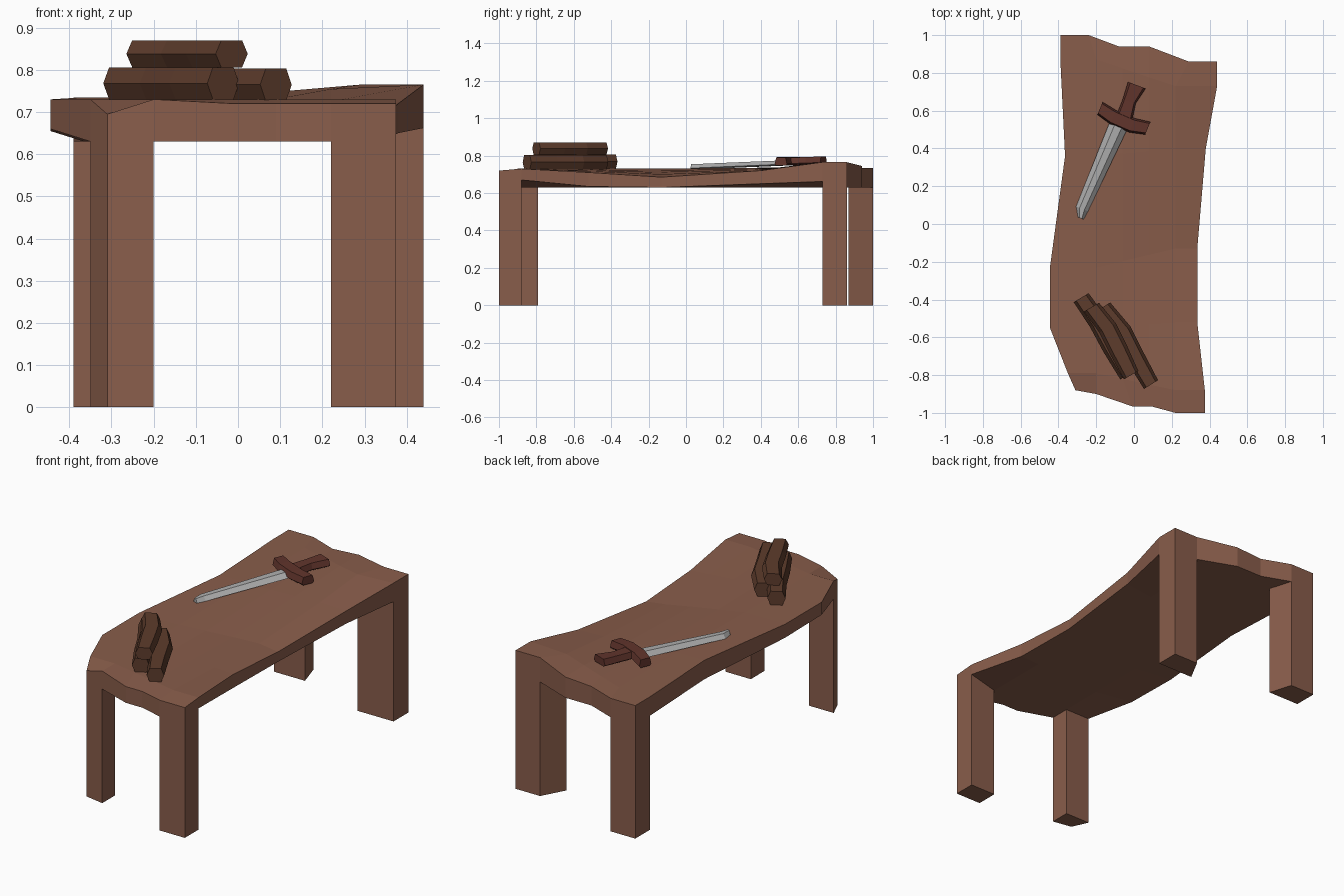
import bpy, bmesh
from mathutils import Vector

if "Cube" in bpy.data.objects:
    bpy.data.objects.remove(bpy.data.objects["Cube"])


def material(name, rgb):
    m = bpy.data.materials.new(name)
    m.diffuse_color = (*rgb, 1)
    m.use_nodes = True
    m.node_tree.nodes["Principled BSDF"].inputs["Base Color"].default_value = m.diffuse_color
    return m


TABLE = material("table_wood", (0.25, 0.11, 0.07))
LOG = material("log_wood", (0.11, 0.045, 0.025))
HILT = material("hilt_wood", (0.12, 0.035, 0.025))
STEEL = material("steel", (0.42, 0.42, 0.42))


def finish(bm, name, mat):
    bmesh.ops.recalc_face_normals(bm, faces=bm.faces)
    me = bpy.data.meshes.new(name)
    bm.to_mesh(me)
    bm.free()
    me.materials.append(mat)
    ob = bpy.data.objects.new(name, me)
    bpy.context.collection.objects.link(ob)
    return ob


def loft(name, mat, section, path, widths, half_height):
    """Sweep a cross-section along a path, capped at both ends."""
    bm = bmesh.new()
    along = Vector(path[-1]) - Vector(path[0])
    side = Vector((along.y, -along.x, 0)).normalized()
    rings = []
    for p, w in zip(path, widths):
        rings.append([bm.verts.new(Vector(p) + side * (a * w) + Vector((0, 0, b * half_height)))
                      for a, b in section])
    n = len(section)
    for r0, r1 in zip(rings, rings[1:]):
        for i in range(n):
            j = (i + 1) % n
            bm.faces.new((r0[i], r0[j], r1[j], r1[i]))
    bm.faces.new(rings[0])
    bm.faces.new(rings[-1])
    return finish(bm, name, mat)


# Warped table top: edge outlines blended into a 6 x 7 grid
front = [(-0.31, -0.88), (-0.20, -0.90), (-0.01, -0.965), (0.09, -0.965), (0.22, -1.0), (0.375, -1.0)]
back = [(-0.39, 1.0), (-0.24, 1.0), (-0.08, 0.94), (0.08, 0.94), (0.29, 0.86), (0.44, 0.86)]
left = [(-0.35, -0.79), (-0.445, -0.55), (-0.445, -0.23), (-0.365, 0.36), (-0.39, 0.87)]
right = [(0.375, -0.88), (0.335, -0.52), (0.335, -0.13), (0.38, 0.40), (0.44, 0.73)]
inner_x = [-0.20, -0.06, 0.08, 0.22]
blend_y = [0, 0, 0.33, 0.67, 1, 1]
blend_z = [0, 0, 0.2, 0.4, 0.65, 1]
front_z = [0.695, 0.73, 0.72, 0.72, 0.72, 0.72]
back_z = [0.735, 0.735, 0.735, 0.745, 0.765, 0.765]
left_z = [0.73, 0.73, 0.73, 0.735, 0.735]
right_z = [0.73, 0.71, 0.685, 0.72, 0.765]
left_low = [0.63, 0.66, 0.655, 0.63, 0.63]
right_low = [0.67, 0.635, 0.63, 0.65, 0.662]

rows = [[(x, y, z, 0.63) for (x, y), z in zip(front, front_z)]]
for k in range(5):
    (lx, ly), (rx, ry) = left[k], right[k]
    row = []
    for x, ty, tz in zip([lx, *inner_x, rx], blend_y, blend_z):
        low = left_low[k] if x == lx else right_low[k] if x == rx else 0.63
        row.append((x, ly + (ry - ly) * ty, left_z[k] + (right_z[k] - left_z[k]) * tz, low))
    rows.append(row)
rows.append([(x, y, z, 0.66 if x == 0.44 else 0.63) for (x, y), z in zip(back, back_z)])

bm = bmesh.new()
top = [[bm.verts.new((x, y, z)) for x, y, z, b in r] for r in rows]
low = [[bm.verts.new((x, y, b)) for x, y, z, b in r] for r in rows]
leg_faces = []
for j in range(6):
    for i in range(5):
        quad = [(j, i), (j, i + 1), (j + 1, i + 1), (j + 1, i)]
        bm.faces.new([top[a][b] for a, b in quad])
        f = bm.faces.new([low[a][b] for a, b in reversed(quad)])
        if j in (0, 5) and i in (0, 4):
            leg_faces.append(f)
rim = ([(0, i) for i in range(6)] + [(j, 5) for j in range(1, 7)]
       + [(6, i) for i in range(4, -1, -1)] + [(j, 0) for j in range(5, 0, -1)])
for (a, b), (c, d) in zip(rim, rim[1:] + rim[:1]):
    bm.faces.new((low[a][b], low[c][d], top[c][d], top[a][b]))

# Legs: the four corner cells pulled down to the floor
for f in leg_faces:
    res = bmesh.ops.extrude_discrete_faces(bm, faces=[f])["faces"][0]
    upper = [v for v in f.verts] if f.is_valid else None
    for v in res.verts:
        v.co.z = 0
bmesh.ops.remove_doubles(bm, verts=bm.verts, dist=0.0005)
finish(bm, "table", TABLE)

# Stack of three bent logs
HEX = [(-1, 0), (-0.65, 1), (0.65, 1), (1, 0), (0.65, -1), (-0.65, -1)]
logs = {
    "left_log": (0.768, [(-0.28, -0.39), (-0.19, -0.52), (-0.12, -0.65), (-0.035, -0.80)]),
    "right_log": (0.765, [(-0.165, -0.44), (-0.06, -0.57), (0.01, -0.71), (0.09, -0.85)]),
    "top_log": (0.838, [(-0.225, -0.44), (-0.14, -0.55), (-0.08, -0.67), (-0.015, -0.80)]),
}
for name, (z, pts) in logs.items():
    loft(name, LOG, HEX, [(x, y, z) for x, y in pts], [0.046, 0.05, 0.05, 0.044],
         0.032 if name == "top_log" else 0.038)

# Sword lying on the table
BLADE = [(-1, -0.5), (-0.4, 1), (0.4, 1), (1, -0.5), (0.4, -1), (-0.4, -1)]
BOX = [(-1, -0.6), (-0.75, 1), (0.75, 1), (1, -0.6), (0.75, -1), (-0.75, -1)]
loft("blade", STEEL, BLADE,
     [(-0.065, 0.56, 0.762), (-0.275, 0.08, 0.742), (-0.282, 0.03, 0.741)],
     [0.052, 0.034, 0.016], 0.014)
loft("guard", HILT, BOX,
     [(-0.18, 0.612, 0.768), (-0.11, 0.565, 0.772), (-0.01, 0.522, 0.772), (0.073, 0.507, 0.768)],
     [0.036, 0.04, 0.04, 0.036], 0.022)
loft("grip", HILT, BOX,
     [(-0.055, 0.55, 0.770), (-0.025, 0.65, 0.772), (0.015, 0.735, 0.776)],
     [0.045, 0.036, 0.05], 0.02)
